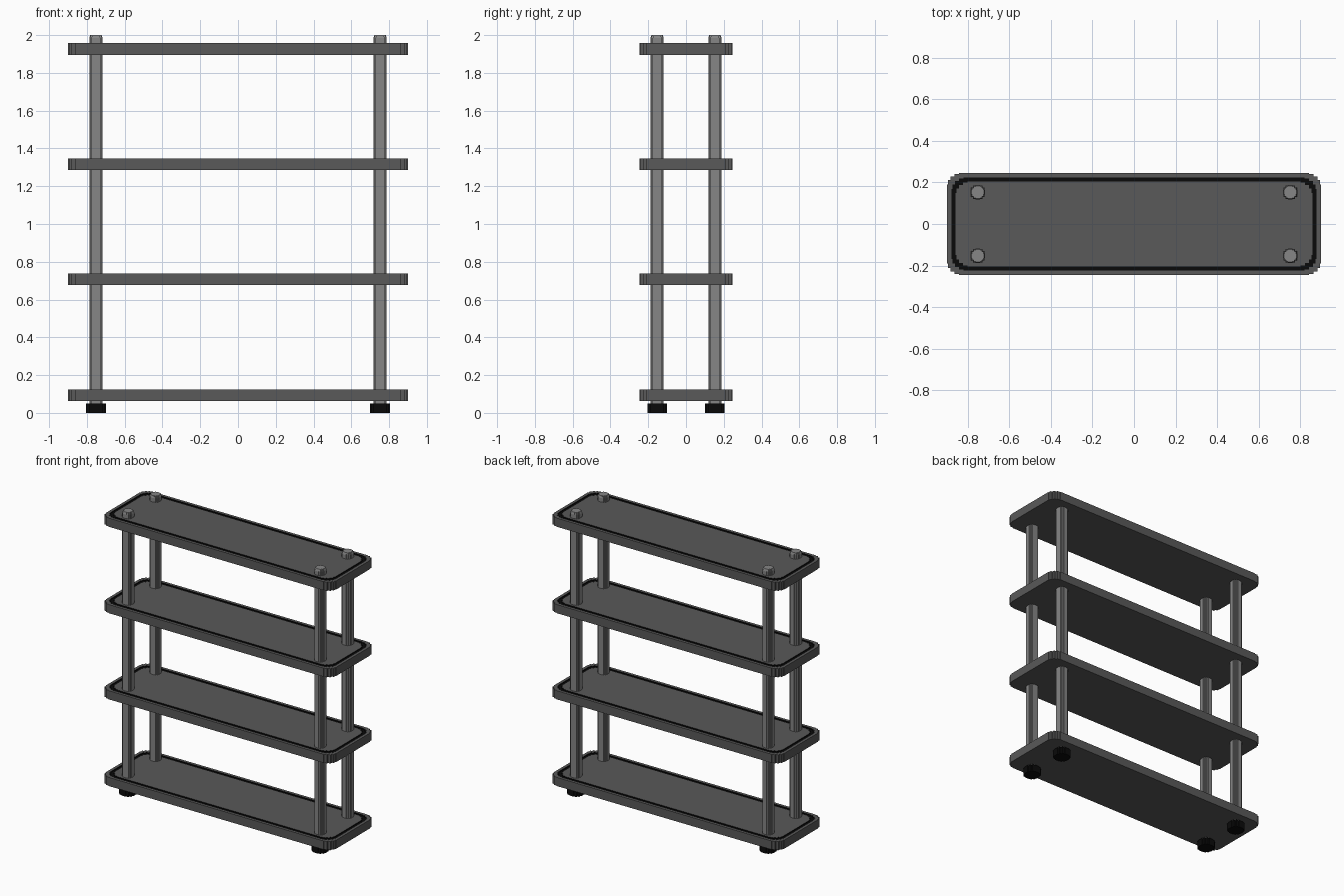
import bpy
import bmesh
import math

if "Cube" in bpy.data.objects:
    bpy.data.objects.remove(bpy.data.objects["Cube"], do_unlink=True)


def material(name, level):
    m = bpy.data.materials.new(name)
    m.use_nodes = True
    colour = (level, level, level, 1)
    m.diffuse_color = colour
    m.node_tree.nodes["Principled BSDF"].inputs["Base Color"].default_value = colour
    return m


SHELF = material("charcoal shelf", 0.1)
POST = material("grey post", 0.24)
BLACK = material("black trim", 0.003)


def mirrored(corner):
    """Closed outline from the points of its +x +y corner, counter-clockwise."""
    pts = list(corner)
    pts += [(-x, y) for x, y in reversed(corner)]
    pts += [(-x, -y) for x, y in corner]
    pts += [(x, -y) for x, y in reversed(corner)]
    return pts


def stepped_corner(w, d, cut_x, cut_y, steps):
    """Corner rounded off as a small staircase."""
    pts = [(w, d - cut_y)]
    for i in range(1, steps + 1):
        a = math.pi / 2 * i / (steps + 1)
        x = w - cut_x * (1 - math.cos(a))
        y = d - cut_y * (1 - math.sin(a))
        pts += [(x, pts[-1][1]), (x, y)]
    x = w - cut_x
    pts += [(x, pts[-1][1]), (x, d)]
    return pts


def build(name, layers, mats, band_mats, cap_mat=0, loc=(0, 0, 0)):
    """Skin a stack of (outline, z) loops and cap both ends."""
    bm = bmesh.new()
    loops = [[bm.verts.new((x, y, z)) for x, y in pts] for pts, z in layers]
    bm.faces.new(loops[0][::-1])
    for lower, upper, mat in zip(loops, loops[1:], band_mats):
        n = len(lower)
        for i in range(n):
            j = (i + 1) % n
            bm.faces.new((lower[i], lower[j], upper[j], upper[i])).material_index = mat
    bm.faces.new(loops[-1]).material_index = cap_mat
    mesh = bpy.data.meshes.new(name)
    bm.to_mesh(mesh)
    bm.free()
    for m in mats:
        mesh.materials.append(m)
    ob = bpy.data.objects.new(name, mesh)
    ob.location = loc
    bpy.context.collection.objects.link(ob)
    return ob


def tray(inset):
    return mirrored(stepped_corner(0.9 - inset, 0.245 - inset, 0.058, 0.055, 3))


# Shelves with a black groove running around the top
for i, z in enumerate((0.063, 0.676, 1.285, 1.896)):
    top = 0.061
    floor = top - 0.006
    layers = [(tray(0), 0), (tray(0), top), (tray(0.021), top),
              (tray(0.021), floor), (tray(0.04), floor), (tray(0.04), top)]
    build(f"shelf_{i + 1}", layers, [SHELF, BLACK], [0, 0, 1, 1, 1], loc=(0, 0, z))


def round_outline(r):
    return mirrored(stepped_corner(r, r, r * 0.68, r * 0.68, 2))


# Posts with a narrowed tip, each on a black foot
for side, x in (("left", 0.752), ("right", -0.752)):
    for end, y in (("front", -0.153), ("back", 0.153)):
        build(f"post_{end}_{side}",
              [(round_outline(0.035), 0.045), (round_outline(0.035), 1.985),
               (round_outline(0.030), 2.0)],
              [POST], [0, 0], loc=(x, y, 0))
        build(f"foot_{end}_{side}",
              [(round_outline(0.052), 0.0), (round_outline(0.052), 0.05)],
              [BLACK], [0], loc=(x, y, 0))
